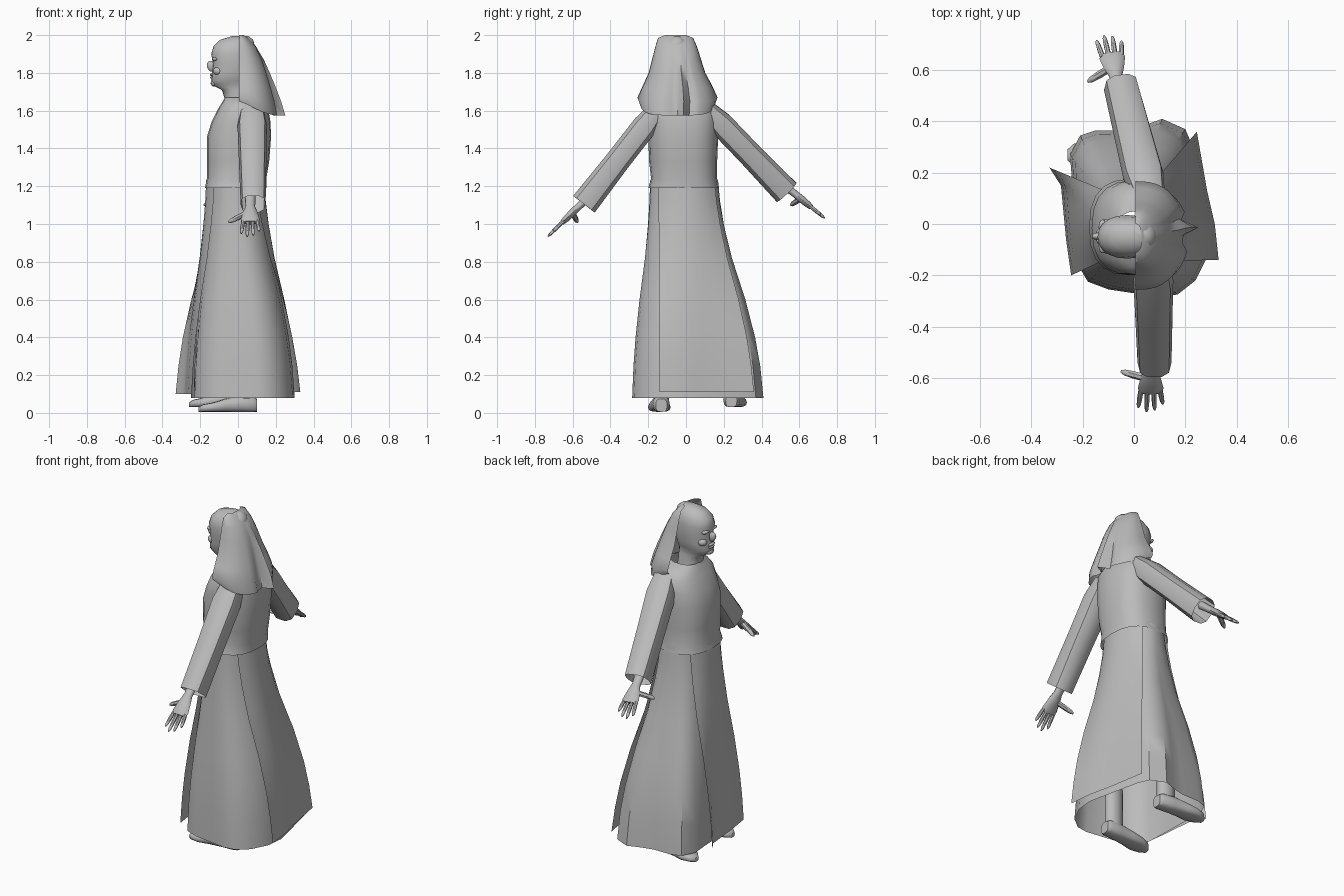
import bpy, bmesh, math
from mathutils import Vector as V

cube = bpy.data.objects.get("Cube")
if cube:
    bpy.data.objects.remove(cube)

grey = bpy.data.materials.new("plain_grey")
grey.use_nodes = True
COLOUR = (0.5, 0.5, 0.5, 1)
grey.diffuse_color = COLOUR
bsdf = next(n for n in grey.node_tree.nodes if n.type == 'BSDF_PRINCIPLED')
bsdf.inputs["Base Color"].default_value = COLOUR


def loft(name, rings, closed=True, caps=(False, False), angle=50):
    """Skin a list of equal-length point rings."""
    bm = bmesh.new()
    rows = [[bm.verts.new(p) for p in r] for r in rings]
    n = len(rows[0])
    for a, b in zip(rows, rows[1:]):
        for i in range(n if closed else n - 1):
            j = (i + 1) % n
            bm.faces.new((a[i], a[j], b[j], b[i]))
    if caps[0]:
        bm.faces.new(rows[0][::-1])
    if caps[1]:
        bm.faces.new(rows[-1])
    bmesh.ops.recalc_face_normals(bm, faces=bm.faces)
    me = bpy.data.meshes.new(name)
    bm.to_mesh(me)
    bm.free()
    me.materials.append(grey)
    ob = bpy.data.objects.new(name, me)
    bpy.context.collection.objects.link(ob)
    bpy.ops.object.select_all(action='DESELECT')
    ob.select_set(True)
    bpy.context.view_layer.objects.active = ob
    bpy.ops.object.shade_smooth_by_angle(angle=math.radians(angle))
    return ob


def oval(c, u, v, n=16, power=1.0):
    """Ring around c with half axes u and v; power below 1 squares it off."""
    pts = []
    for i in range(n):
        a = 2 * math.pi * i / n
        cs, sn = math.cos(a), math.sin(a)
        pts.append(V(c) + V(u) * math.copysign(abs(cs) ** power, cs)
                   + V(v) * math.copysign(abs(sn) ** power, sn))
    return pts


def stack(name, levels, n=16, power=1.0, caps=(False, False)):
    """Levels are (z, x front, x back, y low, y high)."""
    return loft(name, [oval(((f + b) / 2, (l + h) / 2, z), ((b - f) / 2, 0, 0),
                            (0, (h - l) / 2, 0), n, power)
                       for z, f, b, l, h in levels], caps=caps)


def blob(name, c, r, axis=(0, 0, 1)):
    """Small ellipsoid."""
    bm = bmesh.new()
    bmesh.ops.create_uvsphere(bm, u_segments=12, v_segments=8, radius=1)
    rows = V((0, 0, 1)).rotation_difference(V(axis))
    for v in bm.verts:
        v.co = V(c) + rows @ V(a * b for a, b in zip(v.co, r))
    me = bpy.data.meshes.new(name)
    bm.to_mesh(me)
    bm.free()
    me.materials.append(grey)
    me.shade_smooth()
    bpy.context.collection.objects.link(bpy.data.objects.new(name, me))


# Bodice with a flared hem and scooped neck
stack("bodice", [(1.19, -.175, .15, -.2, .175), (1.24, -.165, .15, -.185, .165),
                 (1.33, -.165, .165, -.195, .165), (1.46, -.165, .175, -.2, .17),
                 (1.54, -.14, .172, -.2, .17), (1.61, -.105, .16, -.2, .16),
                 (1.65, -.08, .14, -.17, .12), (1.67, -.07, .1, -.12, .05)], 20, .8)

# Head and neck, with the face towards -x
stack("head", [(1.56, -.08, .09, -.11, .03), (1.66, -.07, .07, -.1, .015),
               (1.71, -.085, .07, -.105, .01), (1.735, -.135, .07, -.105, .01),
               (1.76, -.142, .075, -.12, .022), (1.8, -.138, .085, -.128, .03),
               (1.85, -.132, .09, -.133, .034), (1.9, -.142, .09, -.135, .035),
               (1.94, -.13, .09, -.128, .028), (1.975, -.095, .08, -.105, .008),
               (1.995, -.03, .055, -.07, -.025)], 20, .92, (False, True))
blob("nose", (-.142, -.048, 1.835), (.022, .015, .03), (-.3, 0, 1))
blob("upper_lip", (-.137, -.048, 1.79), (.012, .03, .008))
blob("lower_lip", (-.136, -.048, 1.776), (.012, .025, .008))
blob("chin", (-.125, -.048, 1.745), (.02, .03, .018))
for side in (-1, 1):
    y = -.048 + side * .036
    blob("brow", (-.122, y, 1.873), (.016, .03, .01))
    blob("cheek", (-.105, y + side * .008, 1.81), (.028, .024, .022))

# Head veil, open at the face, with a centre fold at the back
rings = []
for z, xb, w, cy, lift in [(2.0, .03, .055, -.055, 0), (1.985, .055, .093, -.055, 0),
                           (1.94, .095, .11, -.052, 0), (1.87, .13, .13, -.05, 0),
                           (1.8, .155, .15, -.048, 0), (1.72, .18, .185, -.045, .01),
                           (1.65, .2, .212, -.045, .02), (1.575, .215, .2, -.045, .075)]:
    row, xf = [], .005
    spread = max(0, 1.95 - z)
    for i in range(21):
        a = math.pi * (i / 20 - .5)
        c, s = max(0, math.cos(a)), math.sin(a)
        ridge = spread * (.1 if i == 11 else -.06 if i in (9, 10, 12) else 0)
        row.append(V((xf + (xb - xf) * c ** .75 + ridge,
                      cy + w * s, z + lift * (1 - c) ** 2)))
    rings.append(row)
loft("veil", rings, closed=False)

# Skirt: waist oval flaring to an uneven hem
FLARE = [(1.23, 0), (1.12, .05), (1.0, .14), (.82, .32), (.6, .61), (.4, .82),
         (.25, .93), (.08, 1)]
HEM = [(.3, -.02), (.27, .12), (.23, .3), (.2, .37), (.11, .41), (.04, .385),
       (-.04, .365), (-.15, .365), (-.21, .345), (-.25, .27), (-.24, .15),
       (-.235, 0), (-.23, -.14), (-.18, -.225), (-.1, -.255), (0, -.27),
       (.1, -.285), (.17, -.275), (.24, -.22), (.29, -.12)]


def waist(a, grow=1.0):
    return V((-.015 + .145 * grow * math.cos(a), -.01 + .18 * grow * math.sin(a)))


def drape(name, top, hem, closed, low=.08):
    rows = []
    for z, t in FLARE:
        row = [p.lerp(V(q), t) for p, q in zip(top, hem)]
        rows.append([(p.x, p.y, max(z, low)) for p in row])
    return loft(name, rows, closed, angle=40)


drape("skirt", [waist(math.atan2(y - .05, x - .02)) for x, y in HEM], HEM, True)


# Loose overlay panels at the front and back of the skirt
def panel(name, start, end, corners, low):
    hem, top = [], []
    for i in range(10):
        k = min(i // 3, 2)
        hem.append(V(corners[k]).lerp(V(corners[k + 1]), i / 3 - k))
        top.append(waist(math.radians(start + (end - start) * i / 9), 1.06))
    return drape(name, top, hem, False, low)


panel("back_panel", 58, -45, [(.245, .36), (.285, .13), (.315, 0), (.33, -.14)], .11)
panel("front_panel", 132, 225, [(-.33, .22), (-.285, .15), (-.265, -.06), (-.245, -.2)], .1)


# Arms: wide open sleeves, palms, fingers and thumbs
def arm(side, shoulder, cuff, half, wrist, tip, thumb):
    shoulder, cuff, wrist, tip, thumb = map(V, (shoulder, cuff, wrist, tip, thumb))
    d = (cuff - shoulder).normalized()
    x = (V((1, 0, 0)) - d * d.x).normalized()
    n = d.cross(x)
    rows = []
    for t, w, h in [(-.12, .8, .05), (.08, 1, .068), (.5, .93, .068), (1, .85, .075)]:
        rows.append(oval(shoulder.lerp(cuff, t), x * half * w, n * h, 10, .75))
    loft(side + "_sleeve", rows, angle=35)

    d = (tip - wrist).normalized()
    size = (tip - wrist).length
    x = (V((1, 0, 0)) - d * d.x).normalized()
    n = d.cross(x)
    rows = [oval(wrist + d * size * t, x * w, n * h, 10)
            for t, w, h in [(-.4, .028, .024), (.05, .026, .02), (.22, .038, .021),
                            (.48, .05, .018), (.58, .046, .013)]]
    loft(side + "_hand", rows, caps=(False, True))

    def digit(name, a, b, r):
        e = (b - a).normalized()
        u = e.orthogonal().normalized()
        v = e.cross(u)
        loft(name, [oval(a.lerp(b, t), u * r * k, v * r * k, 7)
                    for t, k in [(0, 1), (.5, 1), (.85, .8), (1, .35)]], caps=(True, True))

    for i, reach in enumerate((.94, 1.04, 1.0, .86)):
        off = -.037 + .0245 * i
        digit(side + "_finger", wrist + d * size * .52 + x * off,
              wrist + d * size * reach + x * off * 1.3, .0105)
    digit(side + "_thumb", wrist + d * size * .25 - x * .015, thumb, .015)


arm("left", (.075, -.19, 1.555), (.08, -.54, 1.105), .078,
    (.065, -.56, 1.1), (.065, -.725, .94), (-.05, -.575, 1.01))
arm("right", (.045, .155, 1.56), (-.05, .53, 1.17), .08,
    (-.07, .57, 1.165), (-.1, .73, 1.035), (-.18, .555, 1.1))


# Shoes with ankles running up under the skirt
def foot(side, y, z, toe, heel, turn):
    length = heel - toe
    rows = []
    for t, w, h in [(0, .02, .025), (.08, .045, .04), (.25, .06, .05), (.45, .052, .07),
                    (.7, .045, .085), (.93, .045, .08), (1, .03, .07)]:
        c = (heel - length * (1 - t), y + turn * (1 - t), z + h / 2)
        rows.append(oval(c, (0, w, 0), (0, 0, h / 2), 12, .7))
    loft(side + "_shoe", rows, caps=(True, True))
    stack(side + "_ankle", [(z + .04, heel - .12, heel - .01, y - .04, y + .04),
                            (z + .3, heel - .12, heel - .01, y - .04, y + .04)], 12)


foot("left", -.13, .005, -.21, .1, -.015)
foot("right", .24, .03, -.26, .04, .03)
